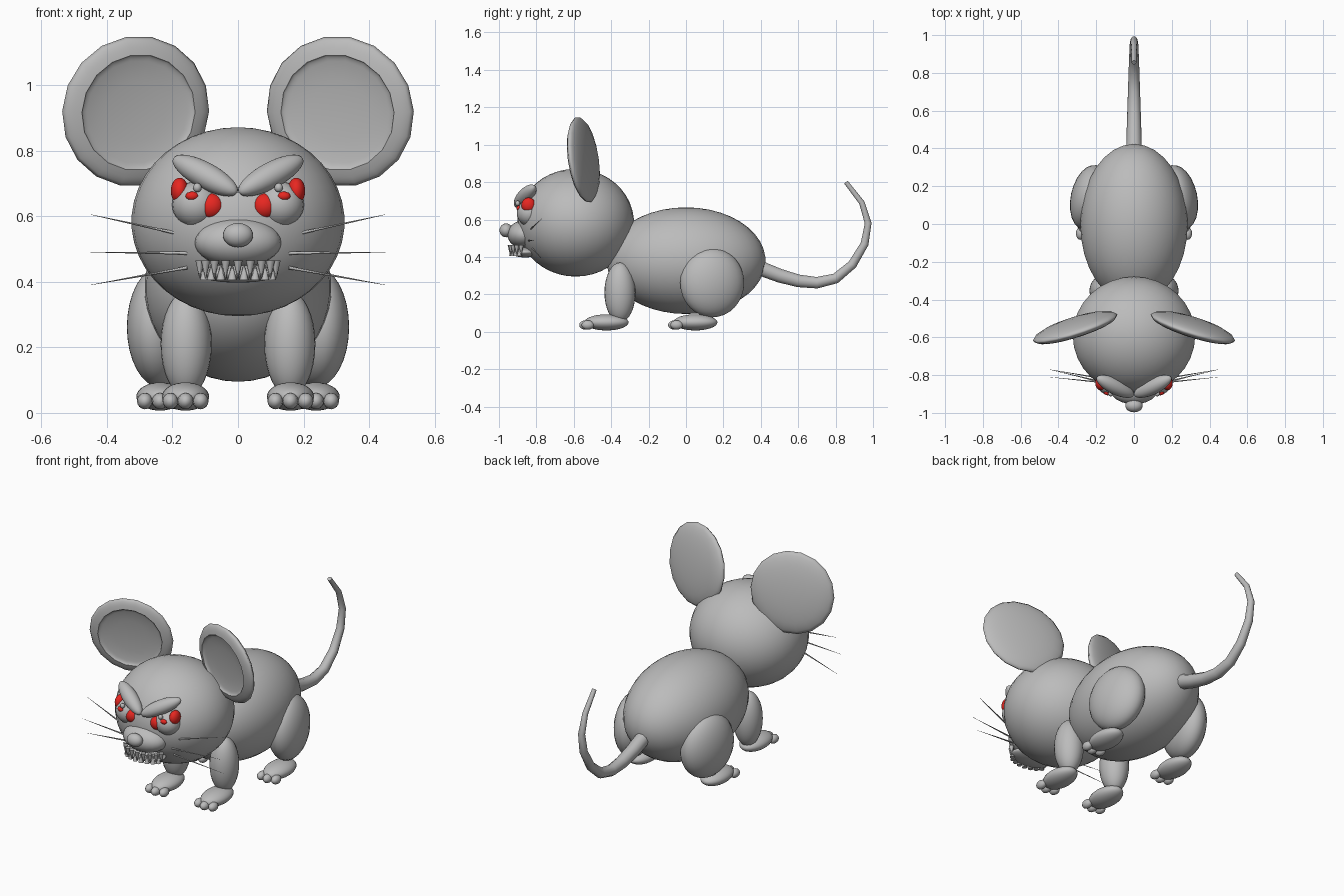
import bpy, bmesh, math
from mathutils import Vector

cube = bpy.data.objects.get("Cube")
if cube:
    bpy.data.objects.remove(cube)


def material(name, rgb):
    m = bpy.data.materials.new(name)
    m.use_nodes = True
    m.diffuse_color = (*rgb, 1)
    m.node_tree.nodes["Principled BSDF"].inputs["Base Color"].default_value = (*rgb, 1)
    return m


grey = material("grey", (0.5, 0.5, 0.5))
red = material("red", (0.8, 0.02, 0.015))


def finish(name, mat, angle=60):
    ob = bpy.context.object
    ob.name = name
    ob.data.materials.append(mat)
    bpy.ops.object.shade_smooth_by_angle(angle=math.radians(angle))
    return ob


def ball(name, loc, size, rot=(0, 0, 0), mat=grey, seg=24):
    """Ellipsoid with the given centre and radii."""
    bpy.ops.mesh.primitive_uv_sphere_add(segments=seg, ring_count=seg * 2 // 3, location=loc,
                                         rotation=[math.radians(a) for a in rot])
    bpy.context.object.scale = size
    return finish(name, mat)


def spike(name, base, tip, radius, sides=8):
    """Cone running from base to tip."""
    a, b = Vector(base), Vector(tip)
    bpy.ops.mesh.primitive_cone_add(vertices=sides, radius1=radius, radius2=radius * 0.1,
                                    depth=(b - a).length, location=(a + b) / 2,
                                    rotation=(b - a).to_track_quat('Z', 'Y').to_euler())
    return finish(name, grey)


def ear(name, loc, rot):
    """Turned disc with a rounded back and a dished front."""
    profile = [(0, 0.1), (0.4, 0.15), (0.68, 0.3), (0.75, 0.42), (0.77, 0.62), (0.87, 0.5),
               (0.96, 0.27), (1, 0), (0.92, -0.38), (0.7, -0.72), (0.38, -0.93), (0, -1)]
    bm = bmesh.new()
    vs = [bm.verts.new((r, 0, z)) for r, z in profile]
    edges = [bm.edges.new(p) for p in zip(vs, vs[1:])]
    bmesh.ops.spin(bm, geom=vs + edges, cent=(0, 0, 0), axis=(0, 0, 1),
                   angle=math.tau, steps=18, use_duplicate=False)
    bmesh.ops.remove_doubles(bm, verts=bm.verts, dist=0.001)
    bmesh.ops.recalc_face_normals(bm, faces=bm.faces)
    me = bpy.data.meshes.new(name)
    bm.to_mesh(me)
    bm.free()
    ob = bpy.data.objects.new(name, me)
    bpy.context.collection.objects.link(ob)
    bpy.ops.object.select_all(action='DESELECT')
    bpy.context.view_layer.objects.active = ob
    ob.select_set(True)
    ob.location, ob.scale = loc, (0.235, 0.232, 0.047)
    ob.rotation_euler = [math.radians(a) for a in rot]
    finish(name, grey, 40)


# Body, head and muzzle
ball("body", (0, 0, 0.38), (0.285, 0.425, 0.285), seg=32)
ball("head", (0, -0.59, 0.583), (0.325, 0.312, 0.288), seg=32)
ball("muzzle", (0, -0.865, 0.52), (0.132, 0.09, 0.075))
ball("nose", (0, -0.962, 0.542), (0.046, 0.035, 0.037))
ball("lower_jaw", (0, -0.86, 0.425), (0.122, 0.075, 0.028))

# Teeth along an arc, upper and lower interleaved
for i in range(9):
    a = math.radians(-72 + 18 * i)
    x, y = 0.122 * math.sin(a), -0.855 - 0.085 * math.cos(a)
    spike("upper_tooth", (x, y, 0.465), (x, y, 0.41), 0.014)
    a += math.radians(9)
    if i < 8:
        x, y = 0.115 * math.sin(a), -0.855 - 0.078 * math.cos(a)
        spike("lower_tooth", (x, y, 0.405), (x, y, 0.452), 0.014)

for s, side in ((1, "left"), (-1, "right")):
    ear(side + "_ear", (0.312 * s, -0.548, 0.92), (98, 0, -17.5 * s))

    # Eye with red patches, a glint and a slanted brow
    ball(side + "_eye", (0.128 * s, -0.835, 0.635), (0.073, 0.07, 0.07))
    ball(side + "_eye_bag", (0.128 * s, -0.825, 0.615), (0.062, 0.07, 0.055))
    ball(side + "_outer_red", (0.178 * s, -0.842, 0.677), (0.027, 0.038, 0.04), mat=red)
    ball(side + "_inner_red", (0.081 * s, -0.868, 0.63), (0.04, 0.036, 0.04), mat=red)
    ball(side + "_middle_red", (0.14 * s, -0.893, 0.661), (0.02, 0.014, 0.014), mat=red, seg=12)
    ball(side + "_glint", (0.124 * s, -0.9, 0.687), (0.013, 0.013, 0.014), seg=12)
    turn = Vector((0.185 * s, 0.09, 0.1)).to_track_quat('X', 'Z').to_euler()
    ball(side + "_brow", (0.1 * s, -0.86, 0.724), (0.12, 0.042, 0.04),
         [math.degrees(a) for a in turn])

    # Whiskers
    for root, tip in (((0.175, -0.835, 0.545), (0.45, -0.77, 0.605)),
                      ((0.155, -0.84, 0.487), (0.45, -0.81, 0.49)),
                      ((0.155, -0.82, 0.443), (0.45, -0.77, 0.39))):
        spike(side + "_whisker", (root[0] * s, *root[1:]), (tip[0] * s, *tip[1:]), 0.005, 6)

    # Legs
    ball(side + "_front_leg", (0.158 * s, -0.353, 0.21), (0.078, 0.083, 0.16))
    ball(side + "_thigh", (0.235 * s, 0.14, 0.262), (0.1, 0.175, 0.185), (0, 0, 12 * s))

    # Feet with three toes each
    for label, x, y in (("front", 0.16, -0.425), ("hind", 0.238, 0.05)):
        ball(f"{side}_{label}_foot", (x * s, y, 0.05), (0.072, 0.118, 0.043))
        for k in (-1, 0, 1):
            ball(f"{side}_{label}_toe", ((x + 0.046 * k) * s, y - 0.1 - 0.012 * (k == 0), 0.036),
                 (0.024, 0.034, 0.025), seg=12)

# Curled tail, thinning to the tip
path = [(0.37, 0.35), (0.5, 0.30), (0.6, 0.272), (0.7, 0.262), (0.8, 0.285), (0.89, 0.36),
        (0.955, 0.47), (0.974, 0.58), (0.94, 0.69), (0.855, 0.80)]
curve = bpy.data.curves.new("tail", 'CURVE')
curve.dimensions = '3D'
curve.bevel_depth, curve.bevel_resolution, curve.use_fill_caps = 0.042, 3, True
spline = curve.splines.new('POLY')
spline.points.add(len(path) - 1)
for i, (p, (y, z)) in enumerate(zip(spline.points, path)):
    p.co = (0, y, z, 1)
    p.radius = 1 - 0.7 * i / (len(path) - 1)
spline.use_smooth = True
curve.materials.append(grey)
bpy.context.collection.objects.link(bpy.data.objects.new("tail", curve))
